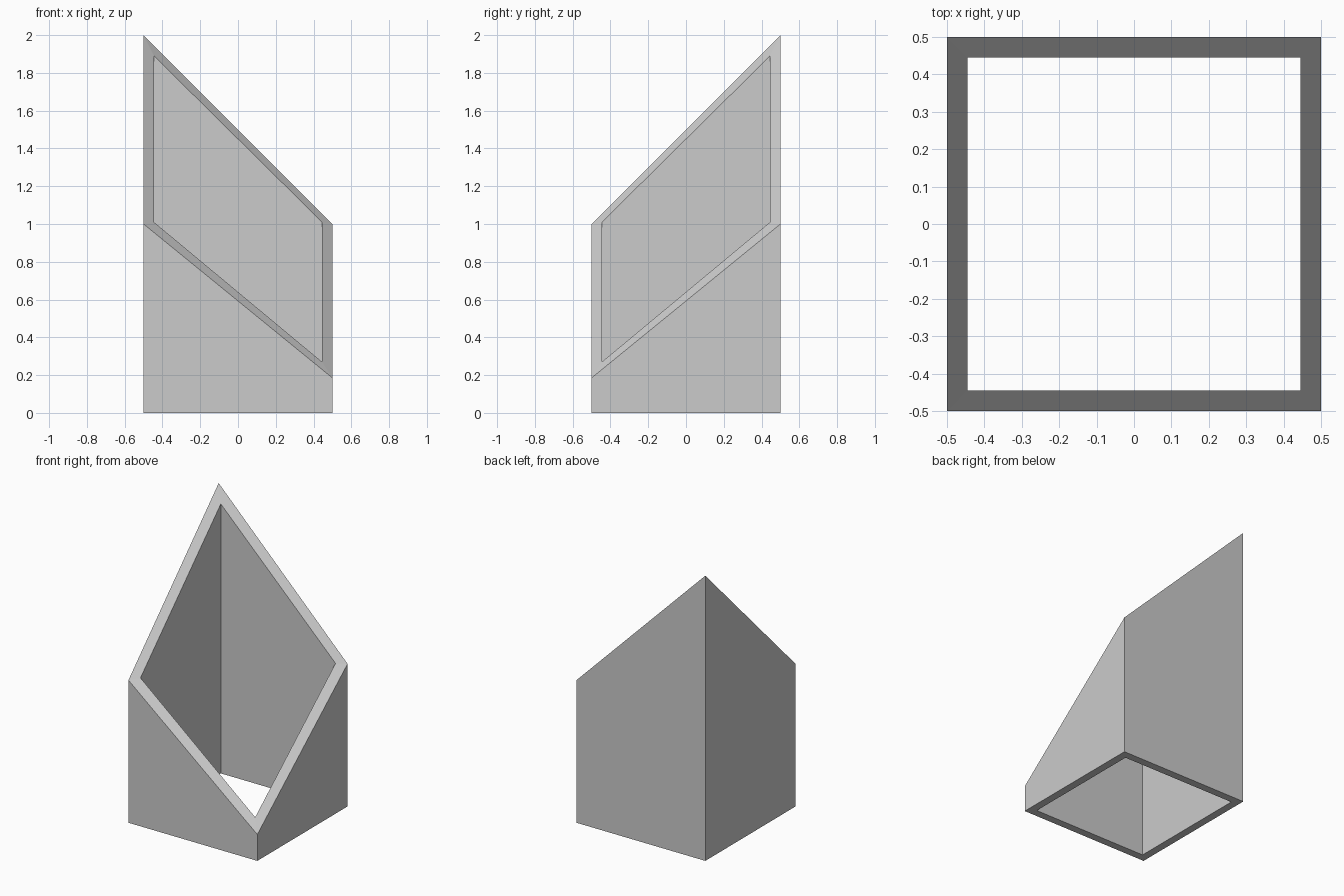
import bpy, bmesh

if "Cube" in bpy.data.objects:
    bpy.data.objects.remove(bpy.data.objects["Cube"])

OUTER, INNER = 0.5, 0.445
CORNERS = [(-1, -1), (1, -1), (1, 1), (-1, 1)]
OUTER_TOP = [1.0, 0.185, 1.0, 2.0]
INNER_TOP = [1.01, 0.27, 1.01, 1.89]

bm = bmesh.new()


def ring(half, heights):
    return [bm.verts.new((x * half, y * half, z)) for (x, y), z in zip(CORNERS, heights)]


# Four rings around the wall section: outside, sloping rim, inside, bottom edge
rings = [ring(OUTER, [0] * 4), ring(OUTER, OUTER_TOP),
         ring(INNER, INNER_TOP), ring(INNER, [0] * 4)]
for k in range(4):
    a, b = rings[k], rings[(k + 1) % 4]
    for i in range(4):
        j = (i + 1) % 4
        bm.faces.new((a[i], a[j], b[j], b[i]))
bmesh.ops.recalc_face_normals(bm, faces=bm.faces)

# Open square tube with slanted top
mesh = bpy.data.meshes.new("slanted_square_tube")
bm.to_mesh(mesh)
bm.free()
tube = bpy.data.objects.new("slanted_square_tube", mesh)
bpy.context.collection.objects.link(tube)
